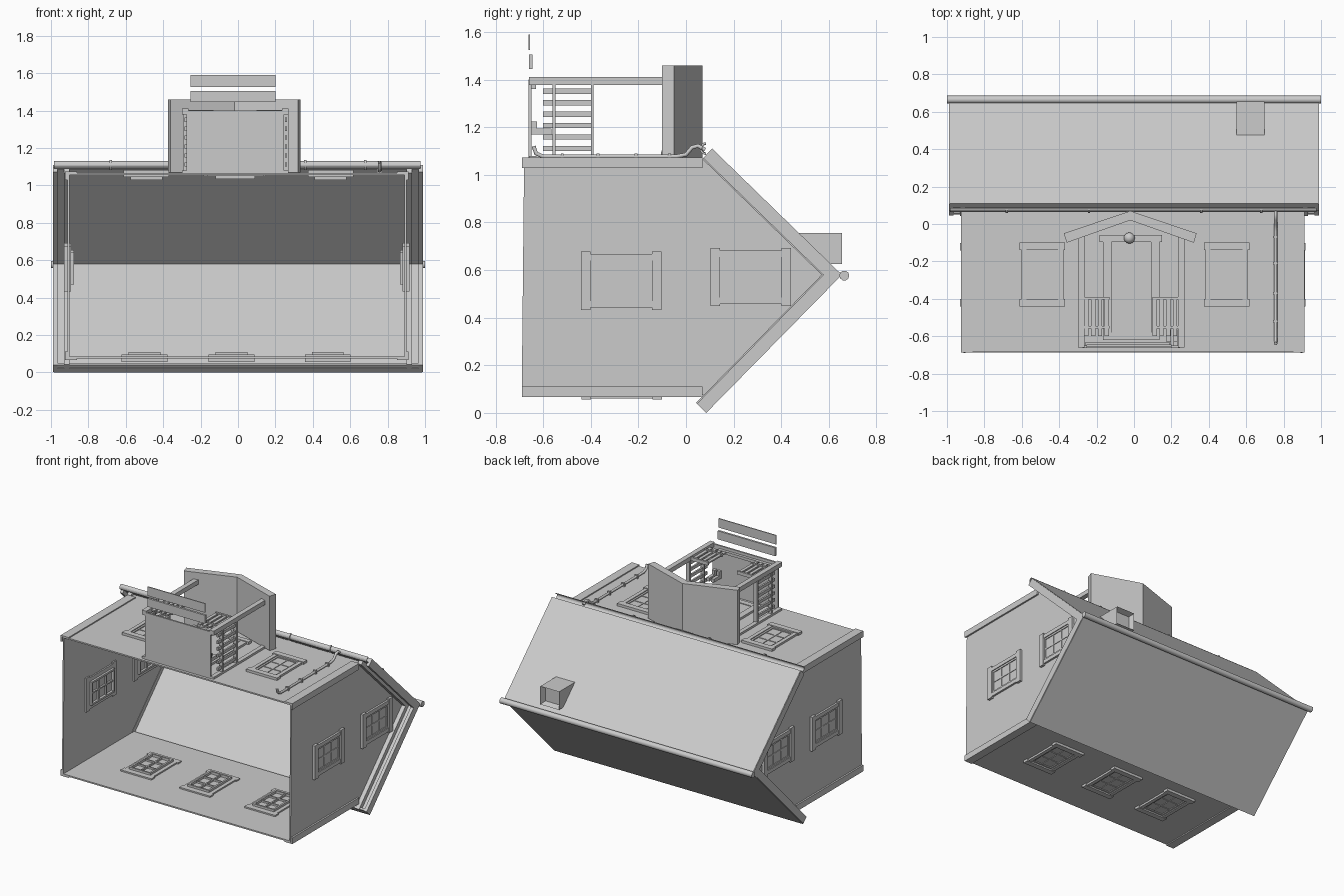
import bpy, bmesh, math
from mathutils import Vector

old = bpy.data.objects.get("Cube")
if old:
    bpy.data.objects.remove(old, do_unlink=True)

grey = bpy.data.materials.new("light_grey")
grey.use_nodes = True
COLOUR = (0.6, 0.6, 0.6, 1)
grey.diffuse_color = COLOUR
grey.node_tree.nodes["Principled BSDF"].inputs["Base Color"].default_value = COLOUR


def finish(name, bm):
    bmesh.ops.recalc_face_normals(bm, faces=bm.faces[:])
    me = bpy.data.meshes.new(name)
    bm.to_mesh(me)
    bm.free()
    me.materials.append(grey)
    ob = bpy.data.objects.new(name, me)
    bpy.context.collection.objects.link(ob)
    return ob


def boxes(name, items):
    """One object from boxes given as (x0, x1, y0, y1, z0, z1)."""
    bm = bmesh.new()
    for x0, x1, y0, y1, z0, z1 in items:
        verts = bmesh.ops.create_cube(bm, size=1)["verts"]
        for v in verts:
            v.co = Vector(((x0 + x1) / 2 + v.co.x * (x1 - x0),
                           (y0 + y1) / 2 + v.co.y * (y1 - y0),
                           (z0 + z1) / 2 + v.co.z * (z1 - z0)))
    return finish(name, bm)


def prism_bm(pts, a0, a1, axis="x"):
    """Flat profile pushed along x (profile in y, z) or z (profile in x, y)."""
    bm = bmesh.new()
    place = (lambda p, a: (a, *p)) if axis == "x" else (lambda p, a: (*p, a))
    face = bm.faces.new([bm.verts.new(place(p, a0)) for p in pts])
    res = bmesh.ops.extrude_face_region(bm, geom=[face])
    step = Vector((a1 - a0, 0, 0) if axis == "x" else (0, 0, a1 - a0))
    moved = [g for g in res["geom"] if isinstance(g, bmesh.types.BMVert)]
    bmesh.ops.translate(bm, vec=step, verts=moved)
    return bm


def prism(name, pts, a0, a1, axis="x"):
    return finish(name, prism_bm(pts, a0, a1, axis))


def pipe(name, points, radius, resolution=3):
    cu = bpy.data.curves.new(name, "CURVE")
    cu.dimensions = "3D"
    cu.bevel_depth = radius
    cu.bevel_resolution = resolution
    cu.use_fill_caps = True
    sp = cu.splines.new("POLY")
    sp.points.add(len(points) - 1)
    for p, co in zip(sp.points, points):
        p.co = (*co, 1)
    cu.materials.append(grey)
    ob = bpy.data.objects.new(name, cu)
    bpy.context.collection.objects.link(ob)
    return ob


# Main roof: the ridge points to +y, with slopes towards +z and z = 0
FRONT_EAVE, RIDGE, BACK_EAVE = Vector((0.11, 1.11)), Vector((0.655, 0.58)), Vector((0.085, 0.0))


def roof_line(t):
    """Roof outline moved inward by t."""
    a = (RIDGE - FRONT_EAVE).normalized()
    b = (RIDGE - BACK_EAVE).normalized()
    na, nb = Vector((a.y, -a.x)), Vector((-b.y, b.x))
    return [FRONT_EAVE + na * t, RIDGE - Vector((t * 1.42, 0)), BACK_EAVE + nb * t]


def roof_band(t0, t1):
    return roof_line(t0) + roof_line(t1)[::-1]


prism("main_roof", roof_band(0, 0.03), -0.985, 0.985)
for side, s in (("left", 1), ("right", -1)):
    prism(side + "_bargeboard", roof_band(0.003, 0.055), s * 0.965, s * 0.988)
    prism(side + "_gable_trim", roof_band(0.028, 0.06), s * 0.9, s * 0.93)
prism("back_eave_board", [(0.085, 0.002), (0.095, 0.012), (0.06, 0.05), (0.05, 0.04)], -0.965, 0.965)
pipe("ridge_cap", [(-1, 0.665, 0.577), (1, 0.665, 0.577)], 0.021)

# Walls, open at the base
gable = [(-0.69, 0.075), (-0.68, 1.065), (0.11, 1.065), (0.612, 0.58), (0.117, 0.075)]
prism("left_wall", gable, 0.89, 0.9)
prism("right_wall", gable, -0.912, -0.902)
boxes("front_wall", [(-0.91, 0.9, -0.682, 0.11, 1.055, 1.065)])
boxes("back_wall", [(-0.91, 0.9, -0.688, 0.11, 0.075, 0.085)])

# Corner boards
corners = []
for x, s in ((0.9, 1), (-0.912, -1)):
    for z, d in ((1.065, 1), (0.075, -1)):
        xs = sorted((x - s * 0.05, x + s * 0.012))
        zs = sorted((z, z + d * 0.008))
        corners.append((*xs, -0.688, 0.07, *zs))
        xs = sorted((x, x + s * 0.012))
        zs = sorted((z - d * 0.036, z))
        corners.append((*xs, -0.688, 0.07, *zs))
boxes("corner_boards", corners)


def window(name, wall, along, y, at, out):
    """Six-pane window; wall is the axis it faces, out the facing sign."""
    parts = []

    def add(u0, u1, y0, y1, n0, n1):
        n = sorted((at + out * n0, at + out * n1))
        u = (along + u0, along + u1)
        ys = (y + y0, y + y1)
        parts.append((*u, *ys, *n) if wall == "z" else (*n, *ys, *u))

    for s in (-1, 1):
        add(-0.122, 0.122, *sorted((s * 0.13, s * 0.17)), -0.02, 0.018)
        add(*sorted((s * 0.085, s * 0.112)), -0.13, 0.13, -0.02, 0.014)
        add(*sorted((s * 0.072, s * 0.085)), -0.13, 0.13, -0.035, 0.008)
        add(-0.085, 0.085, *sorted((s * 0.118, s * 0.13)), -0.035, 0.008)
        add(-0.075, 0.075, s * 0.043 - 0.005, s * 0.043 + 0.005, -0.03, 0.006)
    add(-0.005, 0.005, -0.12, 0.12, -0.03, 0.006)
    add(-0.08, 0.08, -0.125, 0.125, -0.018, 0.002)
    boxes(name, parts)


for i, x in enumerate((-0.49, 0.495)):
    window(f"front_window_{i + 1}", "z", x, -0.27, 1.065, 1)
for i, x in enumerate((-0.5, -0.035, 0.48)):
    window(f"back_window_{i + 1}", "z", x, -0.27, 0.075, -1)
for side, at, out in (("left", 0.9, 1), ("right", -0.912, -1)):
    window(side + "_lower_window", "x", 0.555, -0.272, at, out)
    window(side + "_upper_window", "x", 0.57, 0.272, at, out)

# Chimney with a sunken flue
bm = prism_bm([(0.655, 0.625), (0.655, 0.755), (0.475, 0.755), (0.6, 0.625)], 0.548, 0.697)
bmesh.ops.recalc_face_normals(bm, faces=bm.faces[:])
top = [f for f in bm.faces if f.normal.y > 0.9]
bmesh.ops.inset_region(bm, faces=top, thickness=0.02)
bmesh.ops.translate(bm, vec=(0, -0.04, 0), verts=top[0].verts[:])
finish("chimney", bm)

# Gutter: open half pipe with brackets
arc = [math.pi * (1 + k / 8) for k in range(9)]


def half_pipe(r0, r1):
    ring = [(r0, a) for a in arc] + [(r1, a) for a in reversed(arc)]
    return [(0.085 + r * math.sin(a), 1.11 + r * math.cos(a)) for r, a in ring]


prism("gutter", half_pipe(0.02, 0.016), -0.985, 0.975)
for x in (-0.68, -0.24, 0.36, 0.68):
    prism("gutter_bracket", half_pipe(0.027, 0.019), x - 0.006, x + 0.006)

# Downpipe and clamps
path = [(0.08, 1.105), (0.05, 1.122), (0.025, 1.115), (0.0, 1.085), (-0.04, 1.077),
        (-0.6, 1.077), (-0.63, 1.09), (-0.64, 1.12)]
pipe("downpipe", [(0.757, y, z) for y, z in path], 0.009)
boxes("downpipe_clamps", [(0.744, 0.77, y - 0.006, y + 0.006, 1.06, 1.09)
                          for y in (-0.07, -0.21, -0.37, -0.52)])

# Porch roof, posts, beams and floor
prism("porch_roof", [(-0.375, -0.05), (-0.02, 0.07), (0.335, -0.05),
                     (0.32, -0.1), (-0.02, 0.02), (-0.36, -0.1)], 1.07, 1.46, "z")
boxes("porch_posts", [(x, x + 0.035, -0.66, -0.06, 1.378, 1.41) for x in (-0.3, 0.235)])
boxes("porch_wall_posts", [(x, x + 0.03, -0.66, -0.06, 1.065, 1.08) for x in (-0.3, 0.24)])
boxes("porch_floor", [(-0.275, 0.245, -0.662, -0.65, 1.065, 1.4),
                      (-0.26, 0.19, -0.65, -0.63, 1.36, 1.38)])
boxes("lower_step", [(-0.255, 0.2, -0.662, -0.655, 1.525, 1.59)])
boxes("upper_step", [(-0.255, 0.2, -0.66, -0.645, 1.445, 1.505)])

# Railings: two sides, and two short runs beside the entry
for side, x in (("left", 0.25), ("right", -0.285)):
    rail = [(x, x + 0.012, -0.6, -0.39, z, z + 0.022)
            for z in (1.1, 1.148, 1.196, 1.244, 1.292, 1.34)]
    rail += [(x - 0.008, x + 0.02, y, y + 0.012, 1.07, 1.38) for y in (-0.56, -0.4)]
    boxes(side + "_railing", rail)
for side, x in (("left", 0.1), ("right", -0.265)):
    rail = [(x + k * 0.036, x + k * 0.036 + 0.022, -0.6, -0.39, 1.388, 1.398) for k in range(4)]
    rail += [(x, x + 0.135, y, y + 0.014, 1.38, 1.404) for y in (-0.56, -0.404)]
    boxes(side + "_entry_railing", rail)

# Door and its surround
boxes("door", [(-0.12, 0.09, -0.58, -0.1, 1.035, 1.07)])
boxes("door_frame", [(-0.165, -0.12, -0.62, -0.09, 1.05, 1.08),
                     (0.09, 0.135, -0.62, -0.09, 1.05, 1.08),
                     (-0.185, 0.15, -0.095, -0.06, 1.05, 1.085),
                     (-0.12, 0.09, -0.62, -0.58, 1.05, 1.075)])

# Lamp above the door
bm = bmesh.new()
bmesh.ops.create_uvsphere(bm, u_segments=12, v_segments=8, radius=0.03)
bmesh.ops.translate(bm, vec=(-0.025, -0.075, 1.09), verts=bm.verts[:])
lamp = finish("porch_lamp", bm)
lamp.data.shade_smooth()

# Pair of boots on the porch floor
for x in (0.175, 0.21):
    boxes("boot", [(x, x + 0.022, -0.65, -0.565, 1.17, 1.195),
                   (x, x + 0.022, -0.65, -0.625, 1.195, 1.225)])
